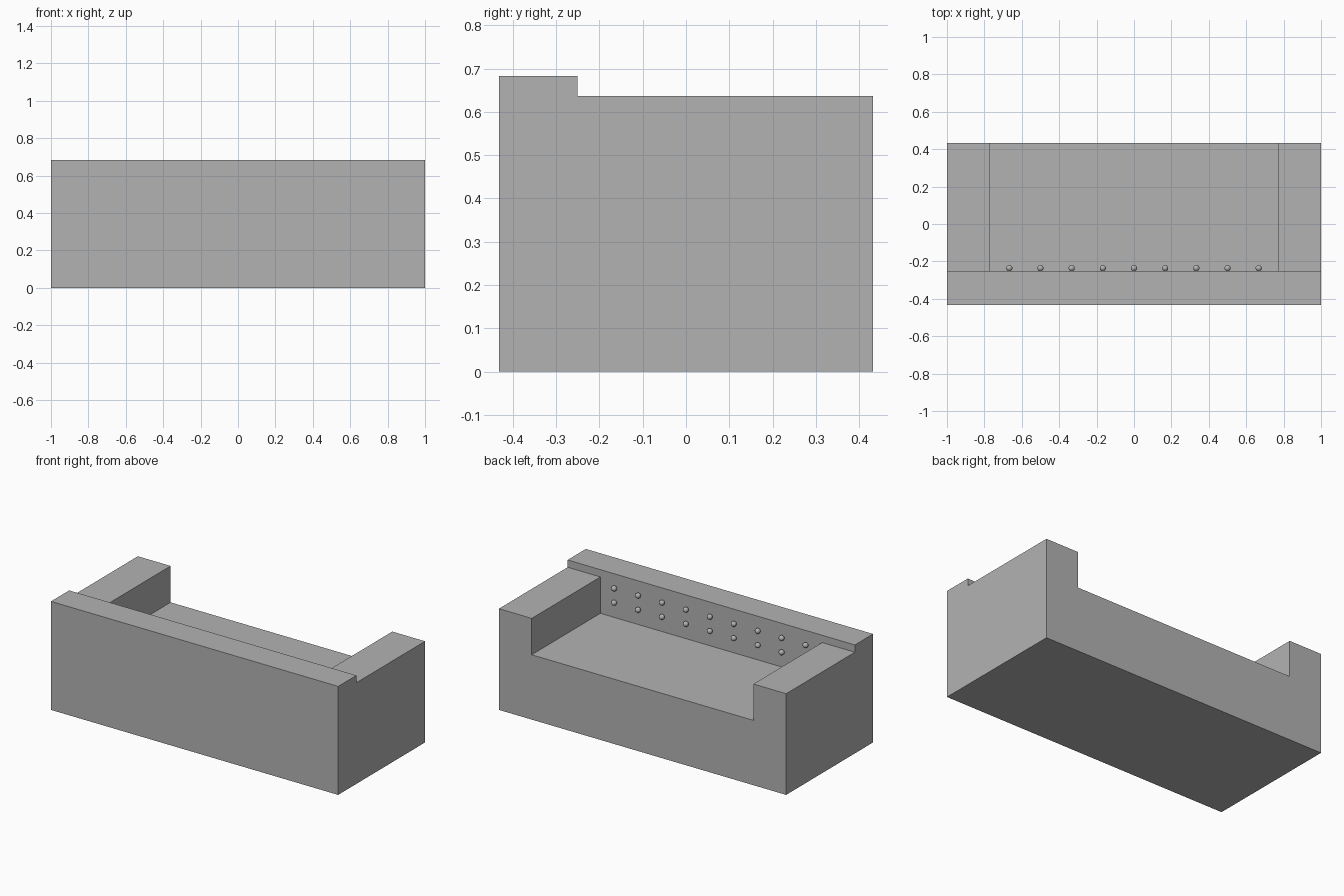
import bpy, bmesh
from mathutils import Matrix

if "Cube" in bpy.data.objects:
    bpy.data.objects.remove(bpy.data.objects["Cube"])

W, D = 1.0, 0.432            # half width, half depth
BACK_Y = -0.251              # inner face of the backrest
SEAT_Z, ARM_Z, BACK_Z = 0.408, 0.637, 0.683
ARM_X = 0.772                # inner face of the arms

grey = bpy.data.materials.new("plain grey")
grey.diffuse_color = (0.45, 0.45, 0.45, 1)
grey.use_nodes = True
grey.node_tree.nodes["Principled BSDF"].inputs["Base Color"].default_value = grey.diffuse_color


def finish(name, bm):
    bmesh.ops.recalc_face_normals(bm, faces=bm.faces)
    mesh = bpy.data.meshes.new(name)
    bm.to_mesh(mesh)
    bm.free()
    mesh.materials.append(grey)
    obj = bpy.data.objects.new(name, mesh)
    bpy.context.collection.objects.link(obj)
    return obj


def extrude_profile(name, profile, y0, y1):
    """Solid from an (x, z) outline swept along y."""
    bm = bmesh.new()
    face = bm.faces.new([bm.verts.new((x, y0, z)) for x, z in profile])
    new = bmesh.ops.extrude_face_region(bm, geom=[face])["geom"]
    verts = [v for v in new if isinstance(v, bmesh.types.BMVert)]
    bmesh.ops.translate(bm, verts=verts, vec=(0, y1 - y0, 0))
    # the starting cap is kept by the extrusion, closing the solid
    return finish(name, bm)


# seat with both arms: one U-shaped block
half = [(W, 0), (W, ARM_Z), (ARM_X, ARM_Z), (ARM_X, SEAT_Z)]
extrude_profile("seat_and_arms",
                half + [(-x, z) for x, z in reversed(half)], BACK_Y, D)

# taller backrest slab along the full width
extrude_profile("backrest", [(-W, 0), (W, 0), (W, BACK_Z), (-W, BACK_Z)],
                -D, BACK_Y)

# two rows of nine round buttons on the backrest
bm = bmesh.new()
for z in (0.508, 0.598):
    for i in range(-4, 5):
        bmesh.ops.create_uvsphere(
            bm, u_segments=24, v_segments=12, radius=0.0165,
            matrix=Matrix.Translation((i / 6, BACK_Y + 0.015, z)))
for f in bm.faces:
    f.smooth = True
finish("backrest_buttons", bm)
